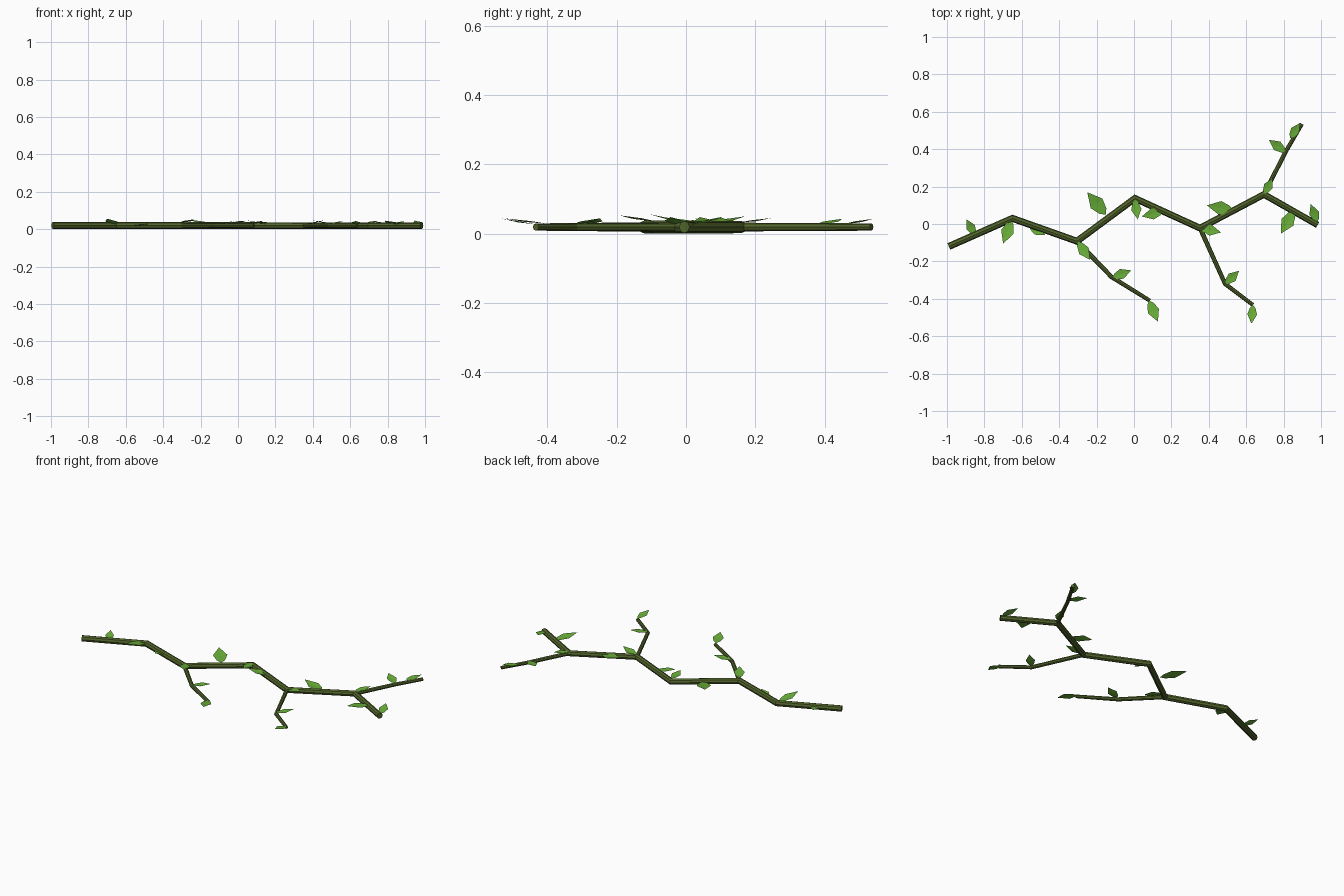
import bpy, bmesh, math
from mathutils import Vector

if "Cube" in bpy.data.objects:
    bpy.data.objects.remove(bpy.data.objects["Cube"])

Z = 0.0193  # height of the stem axis


def material(name, col):
    m = bpy.data.materials.new(name)
    m.diffuse_color = (*col, 1)
    m.use_nodes = True
    m.node_tree.nodes["Principled BSDF"].inputs["Base Color"].default_value = m.diffuse_color
    return m


BARK = material("bark", (0.085, 0.13, 0.025))
GREEN = material("leaf_green", (0.14, 0.42, 0.04))


def finish(name, bm, mat):
    me = bpy.data.meshes.new(name)
    bm.to_mesh(me)
    bm.free()
    me.materials.append(mat)
    ob = bpy.data.objects.new(name, me)
    bpy.context.collection.objects.link(ob)
    return ob


def stem(name, pts, r0, r1, sides=8):
    """Mitred tube along a flat zigzag path."""
    bm = bmesh.new()
    P = [Vector(p) for p in pts]
    rings = []
    for i, p in enumerate(P):
        a = (p - P[i - 1]).normalized() if i else (P[1] - p).normalized()
        b = (P[i + 1] - p).normalized() if i < len(P) - 1 else a
        t = (a + b).normalized()
        n = Vector((-t.y, t.x)) / t.dot(a)
        r = r0 + (r1 - r0) * i / (len(P) - 1)
        ring = []
        for k in range(sides):
            ang = 2 * math.pi * k / sides
            q = p + n * r * math.cos(ang)
            ring.append(bm.verts.new((q.x, q.y, Z + r * math.sin(ang))))
        rings.append(ring)
    for u, v in zip(rings, rings[1:]):
        for k in range(sides):
            j = (k + 1) % sides
            bm.faces.new((u[k], u[j], v[j], v[k]))
    bm.faces.new(rings[0])
    bm.faces.new(rings[-1])
    bmesh.ops.recalc_face_normals(bm, faces=bm.faces)
    finish(name, bm, BARK)


def leaf(name, bx, by, tx, ty, zb=0.027, zt=0.048):
    """Pointed leaf, slightly creased along its midrib and rising to the tip."""
    bm = bmesh.new()
    base, tip = Vector((bx, by, zb)), Vector((tx, ty, zt))
    d = tip - base
    side = Vector((-d.y, d.x, 0))
    mid = bm.verts.new(base + d * 0.5 - Vector((0, 0, 0.003)))
    b, t = bm.verts.new(base), bm.verts.new(tip)
    for s in (1, -1):
        low = bm.verts.new(base + d * 0.16 + side * 0.15 * s)
        wide = bm.verts.new(base + d * 0.5 + side * 0.26 * s)
        for f in ((b, low, mid), (low, wide, mid), (wide, t, mid)):
            bm.faces.new(f if s < 0 else f[::-1])
    finish(name, bm, GREEN)


# Main stem and three side twigs
stem("main_stem", [(-0.99, -0.12), (-0.65, 0.03), (-0.305, -0.092), (0.005, 0.137),
                   (0.353, -0.022), (0.695, 0.158), (0.982, -0.005)], 0.0188, 0.0175)
stem("twig_left", [(-0.305, -0.092), (-0.12, -0.283), (0.085, -0.41)], 0.0135, 0.0105)
stem("twig_middle", [(0.353, -0.022), (0.487, -0.32), (0.636, -0.433)], 0.0125, 0.0105)
stem("twig_right", [(0.695, 0.158), (0.81, 0.385), (0.898, 0.535)], 0.0125, 0.0105)

# Leaves: base x, y, tip x, y, optional base and tip heights
LEAVES = [
    (-0.85, -0.06, -0.895, 0.025, 0.022, 0.04), (-0.655, 0.02, -0.70, -0.105, 0.027, 0.056),
    (-0.56, -0.01, -0.475, -0.06, 0.02, 0.028), (-0.15, 0.05, -0.25, 0.17, 0.027, 0.05),
    (-0.30, -0.095, -0.235, -0.192, 0.036, 0.053), (-0.115, -0.285, -0.015, -0.248, 0.027, 0.044),
    (0.08, -0.41, 0.128, -0.522, 0.03, 0.044), (0.005, 0.13, 0.02, 0.025, 0.036, 0.045),
    (0.155, 0.068, 0.042, 0.04), (0.53, 0.072, 0.39, 0.10),
    (0.355, -0.022, 0.465, -0.045), (0.487, -0.32, 0.562, -0.25, 0.027, 0.044),
    (0.636, -0.433, 0.628, -0.533, 0.027, 0.044), (0.695, 0.16, 0.742, 0.245, 0.033, 0.045),
    (0.81, 0.385, 0.722, 0.45, 0.027, 0.043), (0.835, 0.46, 0.888, 0.54, 0.028, 0.043),
    (0.855, 0.07, 0.785, -0.052, 0.027, 0.046), (0.98, 0.01, 0.945, 0.107, 0.027, 0.046),
]
for i, l in enumerate(LEAVES):
    leaf(f"leaf_{i + 1:02d}", *l)
